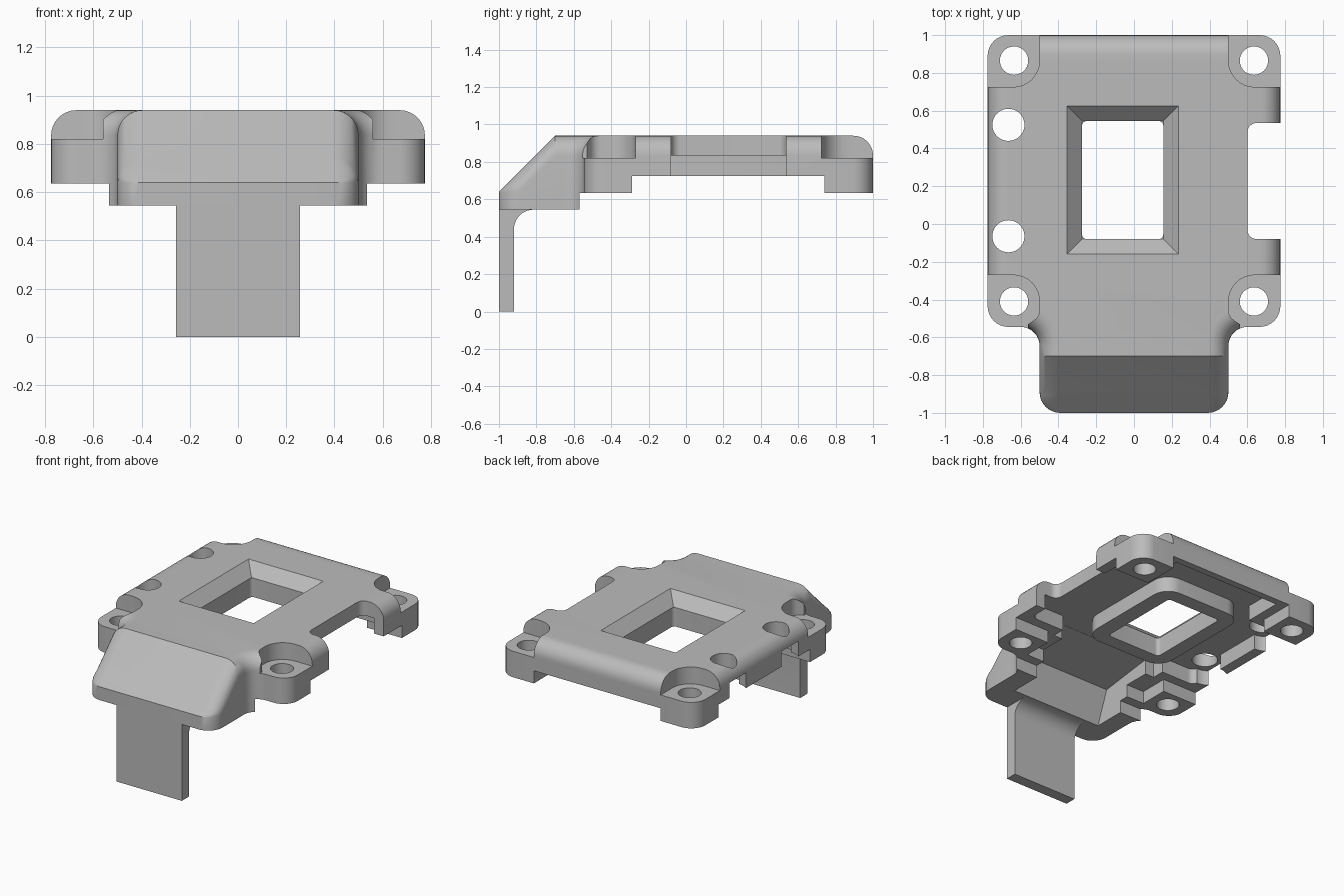
import bpy, bmesh, math
from mathutils import Vector

cube = bpy.data.objects.get("Cube")
if cube:
    bpy.data.objects.remove(cube, do_unlink=True)

grey = bpy.data.materials.new("plain_grey")
grey.use_nodes = True
colour = (0.5, 0.5, 0.5, 1)
grey.diffuse_color = colour
grey.node_tree.nodes["Principled BSDF"].inputs["Base Color"].default_value = colour

TOP, CEILING, WALL, EAR, NOSE = 0.94, 0.835, 0.725, 0.635, 0.545
ROUND = 0.105


def outline(corners, inset=0.0, steps=8):
    """Filleted counter-clockwise outline: (point, outward normal) pairs."""
    pts = [Vector(c[:2]) for c in corners]
    out = []
    for i, c in enumerate(corners):
        p = pts[i]
        a = (p - pts[i - 1]).normalized()
        b = (pts[(i + 1) % len(pts)] - p).normalized()
        na, nb = Vector((a.y, -a.x)), Vector((b.y, -b.x))
        corner = p - (na + nb) / (1 + na.dot(nb)) * inset
        r = c[2] if len(c) > 2 else 0
        if r == 0:
            out.append((corner, (na + nb).normalized()))
            continue
        sign = 1 if a.cross(b) > 0 else -1
        r -= sign * inset
        centre = corner - sign * (na + nb) / (1 + na.dot(nb)) * r
        turn = math.atan2(a.cross(b), a.dot(b))
        for k in range(steps + 1):
            t = turn * k / steps
            n = Vector((na.x * math.cos(t) - na.y * math.sin(t),
                        na.x * math.sin(t) + na.y * math.cos(t)))
            out.append((centre + sign * n * r, n))
    return out


def finish(bm, name):
    bmesh.ops.recalc_face_normals(bm, faces=bm.faces)
    mesh = bpy.data.meshes.new(name)
    bm.to_mesh(mesh)
    bm.free()
    mesh.materials.append(grey)
    ob = bpy.data.objects.new(name, mesh)
    bpy.context.collection.objects.link(ob)
    return ob


def loft(name, rings, cap_top=True):
    bm = bmesh.new()
    loops = [[bm.verts.new(p) for p in ring] for ring in rings]
    for lo, hi in zip(loops, loops[1:]):
        for i in range(len(lo)):
            j = (i + 1) % len(lo)
            bm.faces.new((lo[i], lo[j], hi[j], hi[i]))
    bm.faces.new(loops[0][::-1])
    if cap_top:
        bm.faces.new(loops[-1])
    return bm, loops[-1]


def prism(name, corners, z0, z1, steps=8):
    flat = [p for p, n in outline(corners, steps=steps)]
    bm, _ = loft(name, [[(p.x, p.y, z) for p in flat] for z in (z0, z1)])
    return finish(bm, name)


def rect(x0, x1, y0, y1, r=0):
    return [(x0, y0, r), (x1, y0, r), (x1, y1, r), (x0, y1, r)]


def side_prism(name, corners, half):
    """Profile in (y, z) extruded across x."""
    flat = [p for p, n in outline(corners)]
    bm, _ = loft(name, [[(x, p.x, p.y) for p in flat] for x in (-half, half)])
    return finish(bm, name)


def cylinder(name, x, y, r, z0, z1):
    return prism(name, rect(x - r, x + r, y - r, y + r, r * 0.9999), z0, z1, 10)


def combine(target, tool, operation="DIFFERENCE"):
    tool.hide_render = True
    mod = target.modifiers.new(operation, "BOOLEAN")
    mod.operation, mod.solver, mod.object = operation, "EXACT", tool
    graph = bpy.context.evaluated_depsgraph_get()
    mesh = bpy.data.meshes.new_from_object(target.evaluated_get(graph))
    target.modifiers.clear()
    target.data = mesh
    bpy.data.objects.remove(tool, do_unlink=True)


def slope(y):
    return min(TOP, 0.64 + 1 + y)


# Cover body: one outline with softly rounded top edge and sloping nose
half = [(0.5, -1, 0.11), (0.5, -0.7), (0.5, -0.545, 0.1),
        (0.775, -0.545, 0.11), (0.775, 1, 0.11)]
body_outline = half + [(-c[0], *c[1:]) for c in reversed(half)]
rings = [[(p.x, p.y, NOSE) for p, n in outline(body_outline)]]
for k in range(9):
    t = math.pi / 2 * k / 8
    inset, drop = ROUND * (1 - math.cos(t)), ROUND * (1 - math.sin(t))
    ring = []
    for p, n in outline(body_outline, inset):
        w = 1 - max(0, -n.y) if p.y < -0.85 else 1
        ring.append((p.x, p.y, slope(p.y) - w * drop))
    rings.append(ring)
bm, top = loft("cover", rings, cap_top=False)
bend = [i for i, v in enumerate(top) if abs(v.co.y + 0.7) < 0.001]
a, b = min(bend), max(bend)
bm.faces.new(top[a:b + 1])
bm.faces.new(top[b:] + top[:a + 1])
cover = finish(bm, "cover")

# Stepped underside: ears lowest, then walls, then the ceiling
for corners, z in (
        (rect(-1, 1, -0.57, 1.2), EAR),
        (rect(-1, 1, -0.29, 0.74), WALL),
        (rect(-0.5, 0.5, -0.5, 1.2), WALL),
        (rect(-0.43, 0.43, -0.31, 0.95), CEILING),
        (rect(-0.7, 0.7, -0.22, 0.67, 0.05), CEILING)):
    combine(cover, prism("underside_cutter", corners, 0.4, z))
combine(cover, side_prism("nose_cutter", [
    (-0.8, 0.4), (-0.3, 0.4), (-0.3, CEILING), (-0.71, 0.78), (-0.8, 0.545)], 0.36))

# Screw ears: recessed tops and through holes
for s in (-1, 1):
    back = [(0.5, 0.725, 0.14), (1, 0.725), (1, 1.2), (0.5, 1.2)]
    front = [(0.56, -0.7), (1, -0.7), (1, -0.27), (0.5, -0.27, 0.14),
             (0.5, -0.49, 0.06), (0.56, -0.53)]
    for shape in (back, front):
        if s < 0:
            shape = [(-c[0], *c[1:]) for c in reversed(shape)]
        combine(cover, prism("pocket_cutter", shape, 0.82, 1.2))
    for y in (0.865, -0.41):
        combine(cover, cylinder("screw_cutter", s * 0.635, y, 0.075, 0.4, 1.2))

# Two side holes with clearance in the wall beneath them
for y in (0.525, -0.065):
    combine(cover, cylinder("side_hole_cutter", -0.665, y, 0.085, 0.4, 1.2))
    combine(cover, cylinder("clearance_cutter", -0.7, y, 0.12, 0.4, CEILING - 0.001))

# Side notch
combine(cover, prism("notch_cutter", [
    (0.6, -0.08, 0.05), (1, -0.08), (1, 0.535), (0.6, 0.535, 0.05)], 0.4, 1.2))

# Window: rim below, straight opening, bevelled funnel on top
combine(cover, prism("window_rim", rect(-0.38, 0.27, -0.18, 0.65, 0.12),
                     WALL, CEILING + 0.02), "UNION")
combine(cover, prism("window_cutter", rect(-0.275, 0.155, -0.08, 0.545, 0.025), 0.4, 1.2))
funnel = []
for grow, z in ((0, 0.86), (0.1, 0.96)):
    flat = outline(rect(-0.275 - grow, 0.155 + grow, -0.08 - grow, 0.545 + grow))
    funnel.append([(p.x, p.y, z) for p, n in flat])
combine(cover, finish(loft("funnel", funnel)[0], "funnel_cutter"))

# Hanging front tab with a filleted root
tab = side_prism("front_tab", [
    (-1, 0), (-0.92, 0), (-0.92, NOSE, 0.105), (-0.805, NOSE),
    (-0.805, NOSE + 0.01), (-0.99, NOSE + 0.01), (-0.99, NOSE), (-1, NOSE)], 0.257)

# Smooth shading on the curved parts, keeping crisp edges
bpy.ops.object.select_all(action="DESELECT")
for ob in (cover, tab):
    ob.select_set(True)
bpy.context.view_layer.objects.active = cover
bpy.ops.object.shade_smooth_by_angle(angle=math.radians(30))
